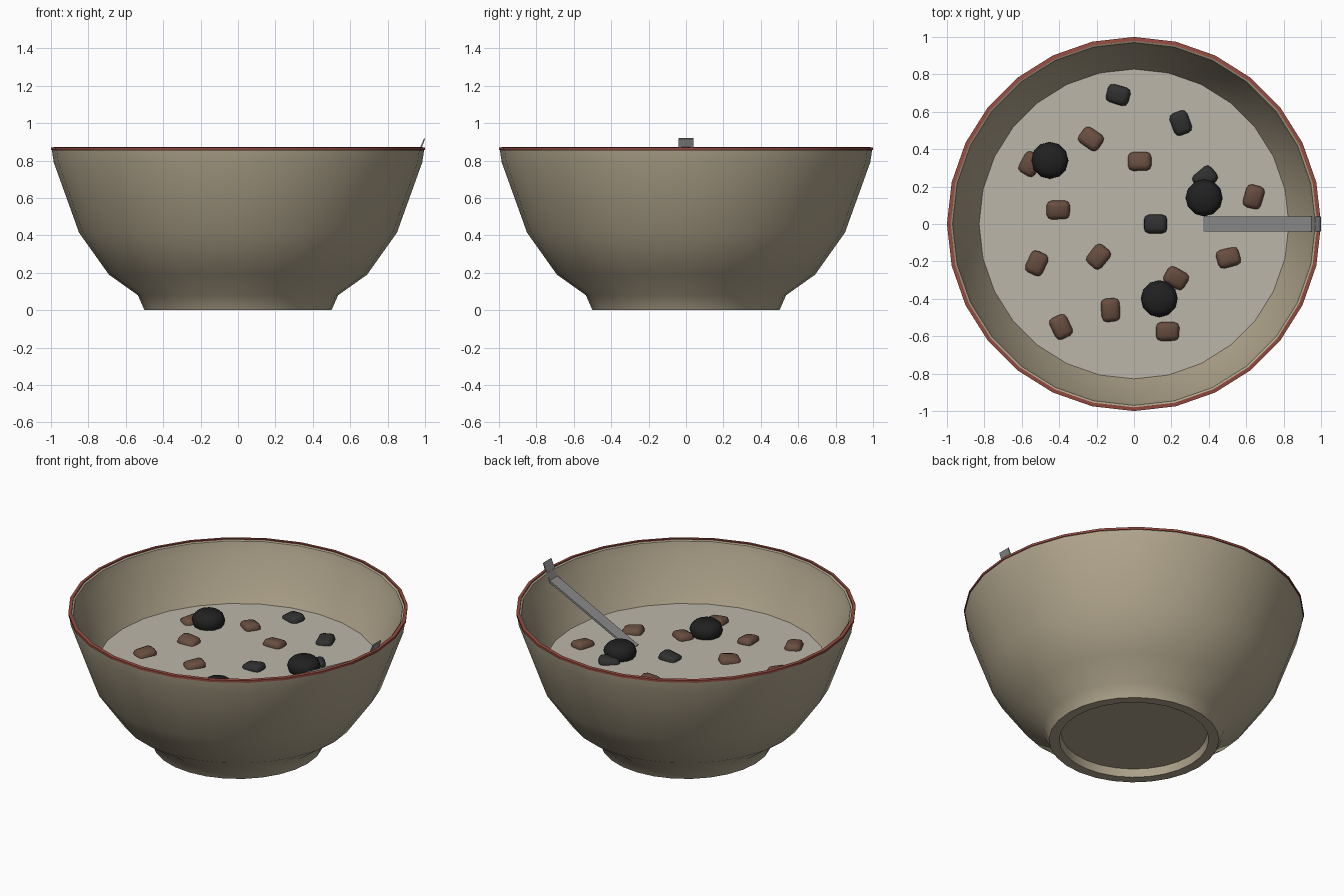
import bpy, bmesh, math, random
from mathutils import Matrix, Vector

if "Cube" in bpy.data.objects:
    bpy.data.objects.remove(bpy.data.objects["Cube"])

random.seed(4)
MILK_Z = 0.52


def material(name, rgb):
    m = bpy.data.materials.new(name)
    m.diffuse_color = (*rgb, 1)
    m.use_nodes = True
    m.node_tree.nodes["Principled BSDF"].inputs["Base Color"].default_value = m.diffuse_color
    return m


def finish(bm, name, mat=None, angle=45):
    bmesh.ops.recalc_face_normals(bm, faces=bm.faces)
    me = bpy.data.meshes.new(name)
    bm.to_mesh(me)
    bm.free()
    for p in me.polygons:
        p.use_smooth = True
    me.set_sharp_from_angle(angle=math.radians(angle))
    if mat:
        me.materials.append(mat)
    ob = bpy.data.objects.new(name, me)
    bpy.context.collection.objects.link(ob)
    return ob


def lathe(name, profile, segs, mat, closed=False, center=(0, 0), angle=45):
    """Spin an (r, z) profile about a vertical axis."""
    bm = bmesh.new()
    pts = profile + profile[:1] if closed else profile
    vs = [bm.verts.new((r, 0, z)) for r, z in pts]
    es = [bm.edges.new(p) for p in zip(vs, vs[1:])]
    bmesh.ops.spin(bm, geom=vs + es, cent=(0, 0, 0), axis=(0, 0, 1),
                   angle=math.tau, steps=segs, use_merge=True)
    bmesh.ops.remove_doubles(bm, verts=bm.verts, dist=1e-5)
    bmesh.ops.translate(bm, verts=bm.verts, vec=(*center, 0))
    return finish(bm, name, mat, angle)


stoneware = material("stoneware", (0.43, 0.37, 0.26))
red = material("rim_red", (0.30, 0.07, 0.05))
cream = material("milk", (0.50, 0.47, 0.40))
brown = material("cereal_brown", (0.14, 0.075, 0.05))
dark = material("raisin_dark", (0.03, 0.03, 0.03))
berry_mat = material("berry_dark", (0.015, 0.015, 0.015))
steel = material("steel", (0.25, 0.25, 0.25))

# Bowl: foot ring, outer wall, rim and inner wall in one profile
lathe("bowl", [(0, 0.05), (0.43, 0.05), (0.44, 0), (0.50, 0), (0.535, 0.08),
               (0.69, 0.19), (0.85, 0.415), (0.985, 0.79), (0.995, 0.855),
               (0.985, 0.868), (0.97, 0.86), (0.955, 0.80), (0.785, 0.425),
               (0.63, 0.23), (0.42, 0.13), (0, 0.11)], 28, stoneware)

# Painted band around the lip
lathe("rim_band", [(1.0, 0.856), (1.0, 0.87), (0.98, 0.872), (0.98, 0.858)],
      28, red, closed=True)

# Milk surface
bm = bmesh.new()
bmesh.ops.create_circle(bm, cap_ends=True, segments=28, radius=0.83,
                        matrix=Matrix.Translation((0, 0, MILK_Z)))
milk = finish(bm, "milk", cream)
if milk.data.polygons[0].normal.z < 0:
    milk.data.flip_normals()

# Berries floating half out of the milk
for i, c in enumerate([(-0.45, 0.34), (0.375, 0.14), (0.135, -0.40)]):
    lathe(f"berry_{i + 1}", [(0, 0.46), (0.06, 0.475), (0.09, 0.52), (0.099, 0.55),
                             (0.091, 0.578), (0.068, 0.60), (0, 0.603)],
          12, berry_mat, center=c)


def chunk(name, x, y, turn, mat):
    """Rounded, slightly tilted nugget."""
    bm = bmesh.new()
    bmesh.ops.create_cube(bm, size=1)
    bmesh.ops.scale(bm, verts=bm.verts, vec=(0.125, 0.10, 0.065))
    bmesh.ops.bevel(bm, geom=bm.edges[:], offset=0.027, segments=2,
                    profile=0.5, affect='EDGES')
    rot = (Matrix.Rotation(math.radians(turn), 4, 'Z')
           @ Matrix.Rotation(random.uniform(-0.2, 0.2), 4, 'X')
           @ Matrix.Rotation(random.uniform(-0.2, 0.2), 4, 'Y'))
    bm.transform(Matrix.Translation((x, y, MILK_Z)) @ rot)
    finish(bm, name, mat, 50)


# Brown cereal pieces: x, y, turn
cereal = [(-0.555, 0.32, 60), (-0.23, 0.455, -35), (0.03, 0.335, 0),
          (-0.405, 0.075, 0), (0.64, 0.145, 75), (-0.52, -0.21, 65),
          (-0.19, -0.175, 50), (0.505, -0.18, 15), (0.225, -0.29, -30),
          (-0.125, -0.46, 95), (-0.39, -0.55, -65), (0.18, -0.575, 0)]
for i, c in enumerate(cereal):
    chunk(f"cereal_{i + 1}", *c, brown)

# Dark raisins
for i, c in enumerate([(-0.085, 0.69, -15), (0.25, 0.54, -70),
                       (0.38, 0.245, 40), (0.115, 0.0, 0)]):
    chunk(f"raisin_{i + 1}", *c, dark)

# Spoon handle: bent strip resting on the rim
path = [(0.37, 0.525), (0.95, 0.815), (0.995, 0.92)]
t = 0.012
under = [(0.374, 0.513), (0.96, 0.806), (1.0, 0.916)]
bm = bmesh.new()
face = bm.faces.new([bm.verts.new((x, -0.04, z)) for x, z in path + under[::-1]])
ext = bmesh.ops.extrude_face_region(bm, geom=[face])
bmesh.ops.translate(bm, vec=(0, 0.08, 0),
                    verts=[v for v in ext['geom'] if isinstance(v, bmesh.types.BMVert)])
finish(bm, "spoon_handle", steel, 20)
